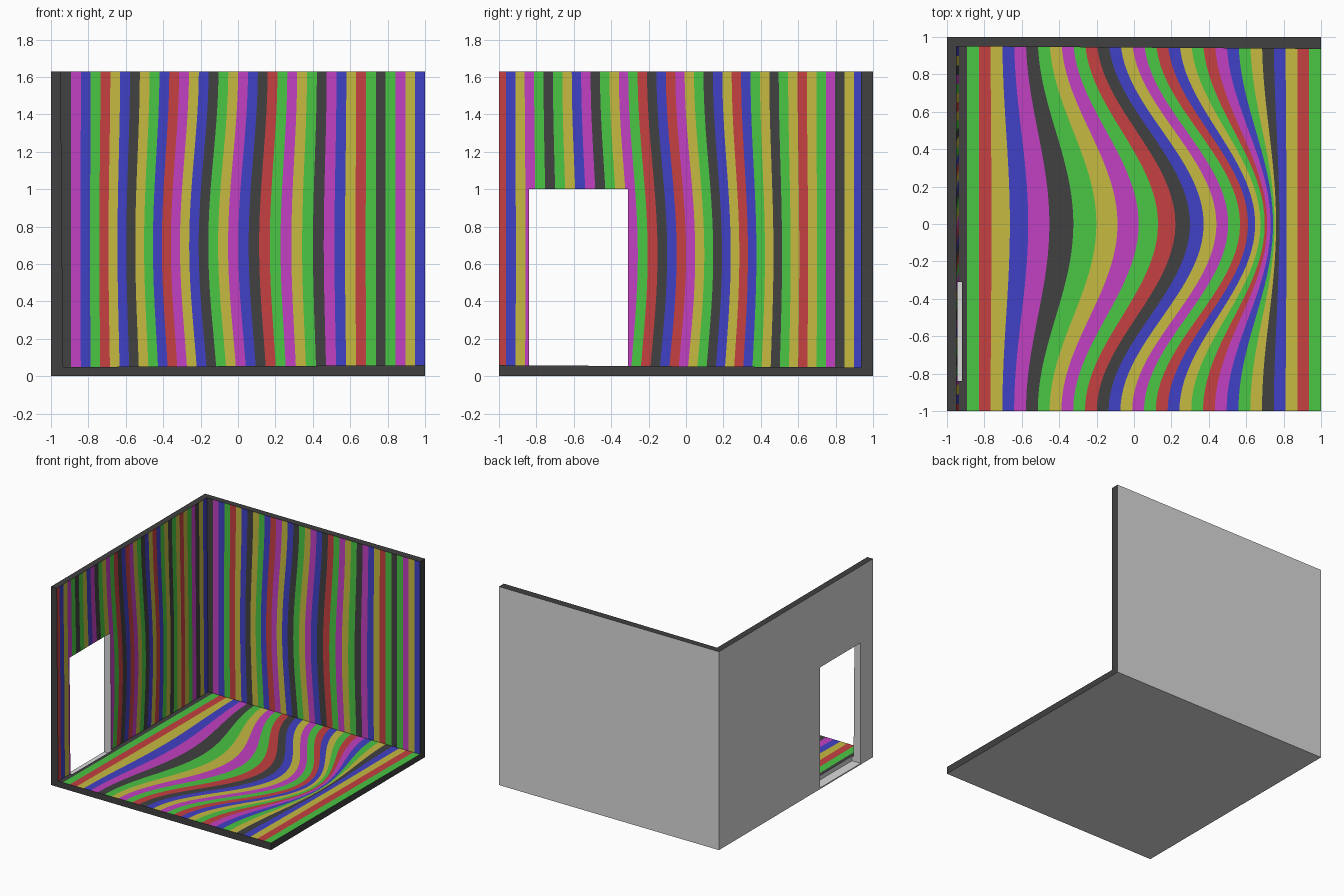
import bpy, bmesh, math

if "Cube" in bpy.data.objects:
    bpy.data.objects.remove(bpy.data.objects["Cube"])

# Materials: six stripe colours plus plain grey
HI, LO = 0.56, 0.052
PALETTE = {
    "K": ("charcoal", (LO, LO, LO)),
    "G": ("green", (0.068, HI, 0.056)),
    "R": ("red", (HI, LO, LO)),
    "Y": ("yellow", (HI, 0.49, LO)),
    "B": ("blue", (LO, LO, HI)),
    "P": ("purple", (0.54, LO, 0.54)),
    "W": ("plain_grey", (0.7, 0.7, 0.7)),
}
KEYS = list(PALETTE)
MATS = []
for key in KEYS:
    m = bpy.data.materials.new(PALETTE[key][0])
    m.diffuse_color = (*PALETTE[key][1], 1)
    m.use_nodes = True
    m.node_tree.nodes["Principled BSDF"].inputs["Base Color"].default_value = m.diffuse_color
    MATS.append(m)


def finish(bm, name):
    me = bpy.data.meshes.new(name)
    bm.to_mesh(me)
    bm.free()
    for m in MATS:
        me.materials.append(m)
    ob = bpy.data.objects.new(name, me)
    bpy.context.collection.objects.link(ob)
    return ob


def slab(bounds, colours, v0, v1, rows, shift, place, sides):
    """Closed slab with wavy stripes on its front; sides = colours of u0, u1, v0, v1 edges."""
    bm = bmesh.new()
    n = len(bounds)
    grid = []
    for d in (0, 1):
        layer = []
        for i, u in enumerate(bounds):
            col = []
            for j in range(rows + 1):
                v = v0 + (v1 - v0) * j / rows
                s = shift(i, u, v) if 0 < i < n - 1 else 0
                col.append(bm.verts.new(place(u + s, v, d)))
            layer.append(col)
        grid.append(layer)

    def face(vs, key):
        bm.faces.new(vs).material_index = KEYS.index(key)

    f, b = grid
    for i in range(n - 1):
        for j in range(rows):
            for g, key in ((f, colours[i]), (b, "W")):
                face((g[i][j], g[i + 1][j], g[i + 1][j + 1], g[i][j + 1]), key)
        for j, key in ((0, sides[2]), (rows, sides[3])):
            face((f[i][j], f[i + 1][j], b[i + 1][j], b[i][j]), key)
    for j in range(rows):
        for i, key in ((0, sides[0]), (n - 1, sides[1])):
            face((f[i][j], f[i][j + 1], b[i][j + 1], b[i][j]), key)
    bmesh.ops.recalc_face_normals(bm, faces=bm.faces)
    return bm


def bump(t):
    return math.cos(math.pi / 2 * t) ** 2 if abs(t) < 1 else 0


def no_shift(i, u, v):
    return 0


H = 1.63
DOOR_A, DOOR_B, DOOR_TOP, NOTCH, SILL = -0.84, -0.31, 1.0, -0.92, 0.01

# Floor: stripes swell to the right around the middle
SWELL = [0, 0, .005, .04, .075, .125, .19, .25, .30, .35, .39, .42, .435, .445, .45, .45,
         .45, .43, .405, .37, .33, .28, .235, .185, .13, .075, .03, .005, 0, 0, 0]


def floor_place(u, v, d):
    return (u, v, 0 if d else 0.048 + 0.005 * u - 0.006 * v)


bounds = [NOTCH] + [-0.893 + 1.893 * k / 30 for k in range(31)]
finish(slab(bounds, "K" + "GRYBPKGYPGRKBYPGRBYGRPBGYKBYRG", -1, 0.97, 48,
            lambda i, u, v: SWELL[i - 1] * bump(v), floor_place, "WKKK"), "floor")

# Floor margin along the left wall, either side of the doorway
for name, a, b, ends in (("floor_margin_front", -1, DOOR_A, "KW"),
                         ("floor_margin_back", DOOR_B, 0.97, "WK")):
    finish(slab([-0.96, NOTCH], "K", a, b, 1, no_shift, floor_place, "WW" + ends), name)

# Door sill
finish(slab([-1, NOTCH], "W", DOOR_A, DOOR_B, 1, no_shift,
            lambda u, v, d: (u, v, 0 if d else SILL), "WWWW"), "door_sill")

# Back wall: stripes lean gently to the left at mid height
bounds = [-1] + [-0.893 + 1.893 * k / 36 for k in range(37)]
finish(slab(bounds, "K" + "PBGRYBKYGBRPYBKGYPB" + "KRGPYGKPBYRGKGPYB", 0, H, 24,
            lambda i, u, v: -0.055 * bump((u + 0.07) / 0.85) * bump((v - 0.7) / 0.95),
            lambda u, v, d: (u, 1 if d else 0.943 - 0.007 * u, v), "WKWK"), "back_wall")

# Left wall: stripes lean toward the back at mid height


def inner_x(z):
    return -0.935 - 0.008 * z


bounds = [-1] + [-0.963 + 0.0503 * k for k in range(38)] + [0.97]
bm = slab(bounds, "RBYPGKGYBPKGYPGRKBRPYGKBYRBGYKGYRYGPKYB", 0, H, 24,
          lambda i, u, v: 0.058 * bump((u + 0.1) / 0.95) * bump((v - 0.65) / 0.98),
          lambda u, v, d: (-1 if d else inner_x(v), u, v), "KKWK")

# Cut the doorway
for co, no in (((0, DOOR_A, 0), (0, 1, 0)), ((0, DOOR_B, 0), (0, 1, 0)),
               ((0, 0, DOOR_TOP), (0, 0, 1))):
    bmesh.ops.bisect_plane(bm, geom=bm.verts[:] + bm.edges[:] + bm.faces[:],
                           plane_co=co, plane_no=no, dist=1e-6)
hole = []
for f in bm.faces:
    c = f.calc_center_median()
    if DOOR_A < c.y < DOOR_B and c.z < DOOR_TOP:
        hole.append(f)
bmesh.ops.delete(bm, geom=hole, context="FACES")

# Door jambs and lintel
x0, x1 = inner_x(0), inner_x(DOOR_TOP)


def jamb(y):
    return [(-1, y, 0), (x0, y, 0), (x1, y, DOOR_TOP), (-1, y, DOOR_TOP)]


lintel = [(-1, DOOR_A, DOOR_TOP), (-1, DOOR_B, DOOR_TOP),
          (x1, DOOR_B, DOOR_TOP), (x1, DOOR_A, DOOR_TOP)]
for quad in (jamb(DOOR_B), jamb(DOOR_A)[::-1], lintel):
    bm.faces.new([bm.verts.new(p) for p in quad]).material_index = KEYS.index("W")
finish(bm, "left_wall")
